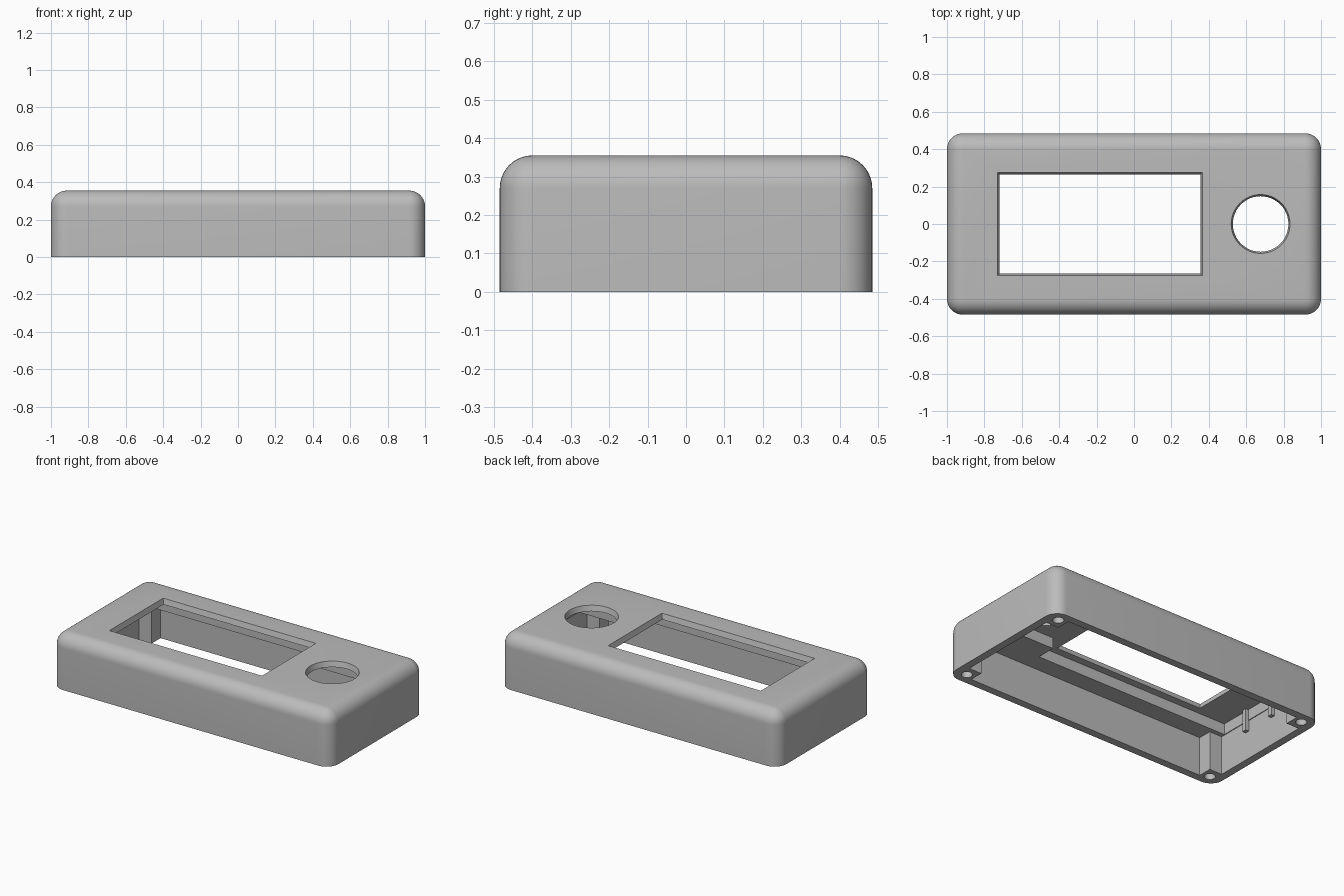
import bpy, bmesh, math

if "Cube" in bpy.data.objects:
    bpy.data.objects.remove(bpy.data.objects["Cube"])

HX, HY, HZ, R = 1.0, 0.485, 0.355, 0.085

grey = bpy.data.materials.new("matte_grey")
grey.diffuse_color = (0.5, 0.5, 0.5, 1)
grey.use_nodes = True
grey.node_tree.nodes["Principled BSDF"].inputs["Base Color"].default_value = grey.diffuse_color


def add_object(name, bm):
    bmesh.ops.recalc_face_normals(bm, faces=bm.faces[:])
    mesh = bpy.data.meshes.new(name)
    bm.to_mesh(mesh)
    bm.free()
    mesh.materials.append(grey)
    ob = bpy.data.objects.new(name, mesh)
    bpy.context.collection.objects.link(ob)
    return ob


def prism(name, bottom, z0, z1, top=None):
    """Closed prism, optionally tapering to a second outline."""
    bm = bmesh.new()
    top = top or bottom
    lo = [bm.verts.new((x, y, z0)) for x, y in bottom]
    hi = [bm.verts.new((x, y, z1)) for x, y in top]
    bm.faces.new(lo)
    bm.faces.new(hi)
    n = len(lo)
    for i in range(n):
        j = (i + 1) % n
        bm.faces.new((lo[i], lo[j], hi[j], hi[i]))
    return add_object(name, bm)


def rect(x0, x1, y0, y1):
    return [(x0, y0), (x1, y0), (x1, y1), (x0, y1)]


def circle(cx, cy, r, n):
    return [(cx + r * math.cos(2 * math.pi * i / n),
             cy + r * math.sin(2 * math.pi * i / n)) for i in range(n)]


def cut(target, cutter):
    bpy.context.view_layer.objects.active = target
    mod = target.modifiers.new("cut", 'BOOLEAN')
    mod.operation = 'DIFFERENCE'
    mod.solver = 'EXACT'
    mod.object = cutter
    bpy.ops.object.modifier_apply(modifier=mod.name)
    bpy.data.objects.remove(cutter)


# Outer case: box with rounded top and upright edges
bm = bmesh.new()
bmesh.ops.create_cube(bm, size=1)
for v in bm.verts:
    v.co = (v.co.x * 2 * HX, v.co.y * 2 * HY, (v.co.z + 0.5) * HZ)
edges = [e for e in bm.edges if max(v.co.z for v in e.verts) > 0.1]
bmesh.ops.bevel(bm, geom=edges, offset=R, segments=10, profile=0.5, affect='EDGES')
case = add_object("case", bm)

# Cavity outline leaves a square screw boss in each corner
wx, wy, bx, by = 0.95, 0.435, 0.86, 0.345
cavity = [(wx, -by), (wx, by), (bx, by), (bx, wy), (-bx, wy), (-bx, by),
          (-wx, by), (-wx, -by), (-bx, -by), (-bx, -wy), (bx, -wy), (bx, -by)]
cut(case, prism("cavity", cavity, -0.1, 0.25))

# Deeper pocket under the lid for the display and the knob
pocket = [(-0.945, -0.315), (0.45, -0.315), (0.45, -0.19), (0.9, -0.19),
          (0.9, 0.19), (0.45, 0.19), (0.45, 0.315), (-0.945, 0.315)]
cut(case, prism("pocket", pocket, 0.2, 0.32))

# Display window and knob hole, both slightly tapered
cut(case, prism("window", rect(-0.717, 0.353, -0.263, 0.263), 0.31, 0.365,
                rect(-0.732, 0.368, -0.278, 0.278)))
cut(case, prism("knob_hole", circle(0.677, 0, 0.146, 48), 0.31, 0.365,
                circle(0.677, 0, 0.16, 48)))

# Screw holes in the corner bosses
for sx in (-1, 1):
    for sy in (-1, 1):
        cut(case, prism("screw_hole", circle(sx * 0.915, sy * 0.41, 0.033, 20), -0.1, 0.2))

# Small ribs on the end wall
for side, sy in (("front", -1), ("back", 1)):
    y0, y1 = sorted((sy * 0.10, sy * 0.13))
    prism(side + "_rib", rect(-0.96, -0.925, y0, y1), 0.18, 0.33)

bpy.ops.object.select_all(action='DESELECT')
case.select_set(True)
bpy.context.view_layer.objects.active = case
bpy.ops.object.shade_smooth_by_angle(angle=math.radians(30))
